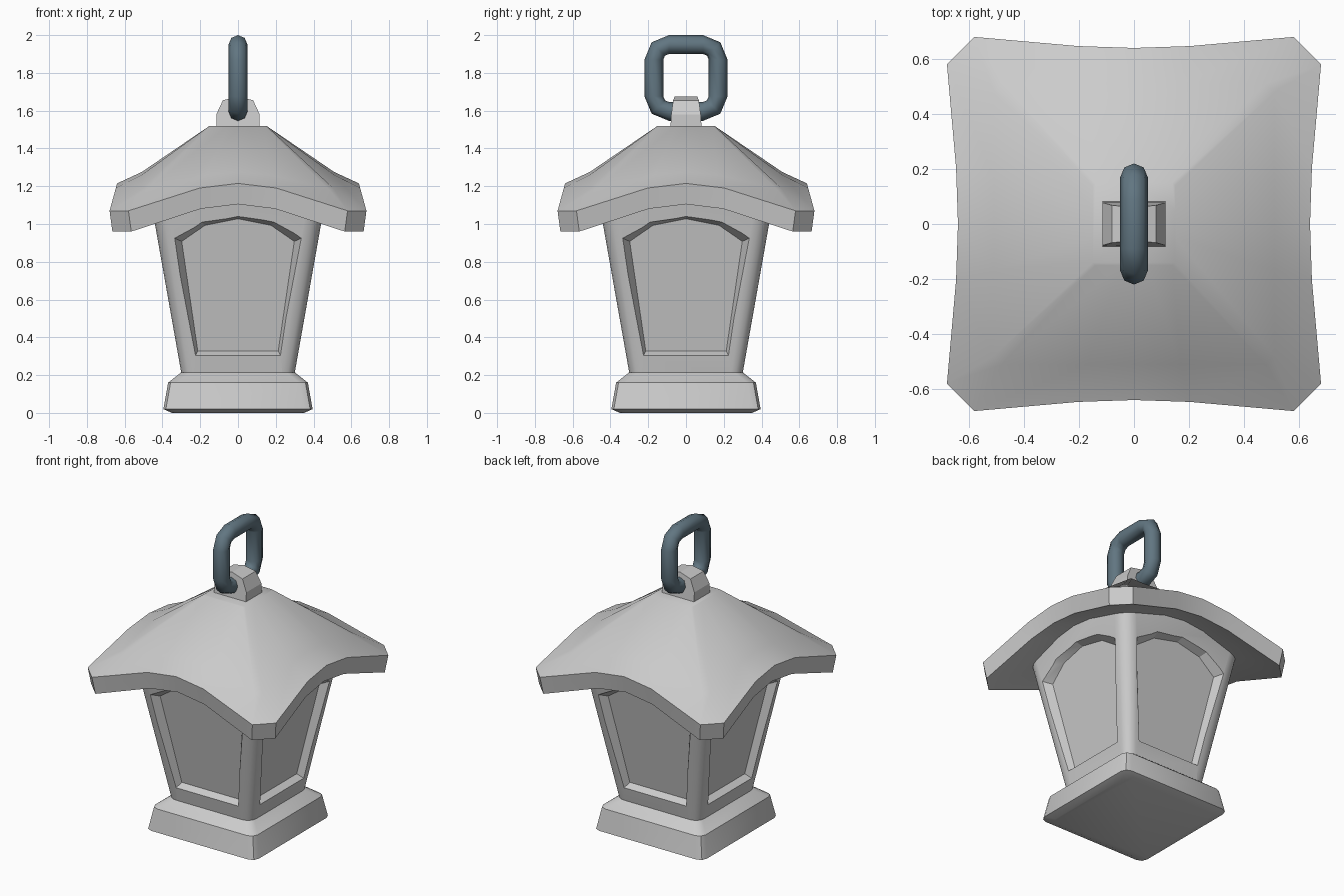
import bpy, bmesh, math
from mathutils import Vector, Matrix

if "Cube" in bpy.data.objects:
    bpy.data.objects.remove(bpy.data.objects["Cube"])


def finish(name, bm, angle=35):
    bmesh.ops.recalc_face_normals(bm, faces=bm.faces)
    me = bpy.data.meshes.new(name)
    bm.to_mesh(me)
    bm.free()
    ob = bpy.data.objects.new(name, me)
    bpy.context.collection.objects.link(ob)
    bpy.ops.object.select_all(action='DESELECT')
    bpy.context.view_layer.objects.active = ob
    ob.select_set(True)
    if angle:
        bpy.ops.object.shade_smooth_by_angle(angle=math.radians(angle))
    return ob


def loft(bm, loops):
    """Skin equal-length closed loops and cap both ends."""
    rings = [[bm.verts.new(p) for p in lp] for lp in loops]
    n = len(rings[0])
    for a, b in zip(rings, rings[1:]):
        for i in range(n):
            j = (i + 1) % n
            bm.faces.new((a[i], a[j], b[j], b[i]))
    bm.faces.new(rings[0])
    bm.faces.new(rings[-1])


def four(side):
    """Repeat the points of the front side around z."""
    return [Matrix.Rotation(k * math.pi / 2, 3, 'Z') @ Vector(p)
            for k in range(4) for p in side]


def rounded_square(h, r, z, seg=2):
    c = h - r
    arc = [(c + r * math.sin(a), -c - r * math.cos(a), z)
           for a in [i * math.pi / 2 / seg for i in range(seg + 1)]]
    return four(arc)


def roof_loop(hc, cut, hm, zc, zm):
    """Square loop with cut corners, mid-sides arched and pulled in."""
    side = []
    for s in (-1, -0.35, 0, 0.35, 1):
        t = {1: 1, 0.35: 0.17, 0: 0}[abs(s)]
        side.append((s * (hc - cut), -(hm + (hc - hm) * t), zm + (zc - zm) * t))
    return four(side)


# Plinth
bm = bmesh.new()
loft(bm, [rounded_square(h, 0.045, z) for h, z in
          ((0.35, 0), (0.395, 0.02), (0.37, 0.16), (0.30, 0.215))])
finish("base", bm, 30)

# Flared lantern body
def half_at(z):
    return 0.30 + (z - 0.21) * 0.177

bm = bmesh.new()
loft(bm, [rounded_square(half_at(z), r, z, 4) for z, r in ((0.19, 0.06), (1.15, 0.09))])
body = finish("body", bm)

# Arched window recesses cut in all four sides
outer = [(-0.225, 0.305), (0.225, 0.305), (0.335, 0.925), (0.19, 1.01),
         (0, 1.04), (-0.19, 1.01), (-0.335, 0.925)]
inner = [(-0.213, 0.32), (0.213, 0.32), (0.298, 0.90), (0.175, 0.985),
         (0, 1.02), (-0.175, 0.985), (-0.298, 0.90)]
normal = Vector((0, -1, -0.177)).normalized()
bm = bmesh.new()
for k in range(4):
    rot = Matrix.Rotation(k * math.pi / 2, 3, 'Z')
    face = [Vector((x, -half_at(z), z)) for x, z in outer]
    deep = [Vector((x, -half_at(z), z)) - normal * 0.045 for x, z in inner]
    out = [f + (f - d) * 0.5 for f, d in zip(face, deep)]
    loft(bm, [[rot @ p for p in lp] for lp in (out, deep)])
cutter = finish("window_cutter", bm, 0)
cutter.hide_render = True
mod = body.modifiers.new("windows", 'BOOLEAN')
mod.operation = 'DIFFERENCE'
mod.solver = 'EXACT'
mod.object = cutter
bpy.ops.object.select_all(action='DESELECT')
bpy.context.view_layer.objects.active = body
body.select_set(True)
bpy.ops.object.modifier_apply(modifier=mod.name)
bpy.data.objects.remove(cutter)
bpy.ops.object.shade_smooth_by_angle(angle=math.radians(28))

# Sweeping roof with arched eaves
bm = bmesh.new()
loft(bm, [roof_loop(0.45, 0.05, 0.44, 1.06, 1.15),
          roof_loop(0.665, 0.10, 0.62, 0.96, 1.105),
          roof_loop(0.68, 0.10, 0.64, 1.07, 1.215),
          roof_loop(0.51, 0.03, 0.51, 1.185, 1.275),
          roof_loop(0.15, 0.01, 0.15, 1.52, 1.52)])
finish("roof", bm, 40)

# Tapered bracket on top
profile = [(-0.115, 1.50, 0.083), (-0.115, 1.58, 0.078), (-0.08, 1.655, 0.068),
           (0, 1.675, 0.06), (0.08, 1.655, 0.068), (0.115, 1.58, 0.078), (0.115, 1.50, 0.083)]
bm = bmesh.new()
loft(bm, [[(x, s * y, z) for x, z, y in profile] for s in (-1, 1)])
finish("bracket", bm, 20)

# Hanging ring: rounded square link swept with an eight-sided tube
path = []
for k in range(4):
    for a in (0, 45, 90):
        t = math.radians(a + 90 * k)
        sy, sz = ((1, 1), (-1, 1), (-1, -1), (1, -1))[k]
        path.append((sy * 0.09 + 0.08 * math.cos(t), 1.773 + sz * 0.097 + 0.08 * math.sin(t)))
bm = bmesh.new()
rings = []
for i, (y, z) in enumerate(path):
    k, j = divmod(i, 3)
    t = math.radians(45 * j + 90 * k)
    rings.append([bm.verts.new((0.05 * math.sin(b), y + 0.05 * math.cos(b) * math.cos(t),
                                z + 0.05 * math.cos(b) * math.sin(t)))
                  for b in [m * math.pi / 4 for m in range(8)]])
for i in range(12):
    a, b = rings[i], rings[(i + 1) % 12]
    for m in range(8):
        n = (m + 1) % 8
        bm.faces.new((a[m], a[n], b[n], b[m]))
ring = finish("hanging_ring", bm, 50)
mat = bpy.data.materials.new("dark_metal")
mat.diffuse_color = (0.12, 0.18, 0.22, 1)
mat.use_nodes = True
mat.node_tree.nodes["Principled BSDF"].inputs["Base Color"].default_value = mat.diffuse_color
ring.data.materials.append(mat)
